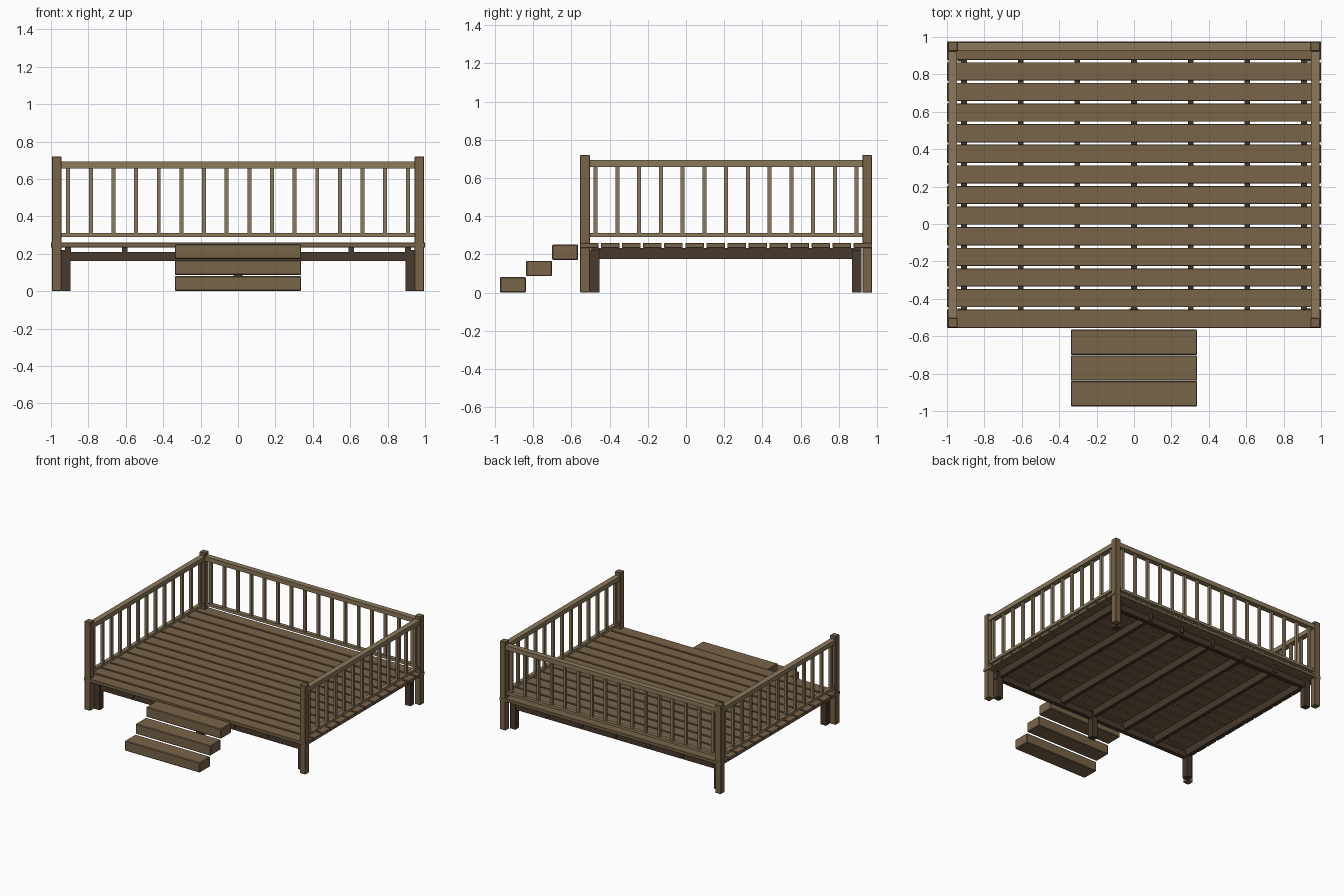
import bpy

if "Cube" in bpy.data.objects:
    bpy.data.objects.remove(bpy.data.objects["Cube"])


def material(name, rgb):
    m = bpy.data.materials.new(name)
    m.diffuse_color = (*rgb, 1)
    m.use_nodes = True
    m.node_tree.nodes["Principled BSDF"].inputs["Base Color"].default_value = m.diffuse_color
    return m


DECK = material("deck_wood", (0.19, 0.125, 0.065))
RAIL = material("rail_wood", (0.26, 0.19, 0.105))
DARK = material("frame_wood", (0.065, 0.04, 0.025))


def box(name, x, y, z, mat, bevel=0.0):
    """Box from (min, max) ranges on each axis."""
    bpy.ops.mesh.primitive_cube_add(
        size=1, location=[(a + b) / 2 for a, b in (x, y, z)])
    o = bpy.context.object
    o.name = name
    o.scale = [b - a for a, b in (x, y, z)]
    bpy.ops.object.transform_apply(location=False, rotation=False, scale=True)
    o.data.materials.append(mat)
    if bevel:
        m = o.modifiers.new("bevel", 'BEVEL')
        m.width = bevel
        m.segments = 1
    return o


def around(c, w):
    return (c - w / 2, c + w / 2)


Y0, Y1 = -0.555, 0.975          # front and back of the platform
BACK = 0.949                    # centre line of back railing
FRONT = -0.529
SIDE = 0.97                     # centre line of side railings

# deck boards
for i in range(14):
    y = Y0 + i * (Y1 - Y0 - 0.097) / 13
    box("deck_board", (-1, 1), (y, y + 0.097), (0.234, 0.26), DECK, 0.002)

# joists under the boards
for i in range(7):
    box("joist", around((i - 3) * 0.303, 0.03), (-0.5, 0.92),
        (0.175, 0.234), DARK)

# cross beams and short support legs
for y in (-0.478, 0.894):
    box("cross_beam", (-0.95, 0.95), around(y, 0.035), (0.16, 0.21), DARK)
    for x in (-0.92, 0.92):
        box("support_leg", around(x, 0.05), around(y, 0.05), (0, 0.22), DARK)
box("middle_support_leg", around(0, 0.05), around(-0.478, 0.05),
    (0, 0.22), DARK)

# corner posts
for x in (-SIDE, SIDE):
    for y in (FRONT, BACK):
        box("corner_post", around(x, 0.051), around(y, 0.051),
            (0, 0.72), DECK, 0.003)

# railings: top rail, bottom rail and balusters
TOP, LOW, BAL = (0.657, 0.693), (0.29, 0.312), (0.305, 0.665)
box("back_top_rail", (-SIDE, SIDE), around(BACK, 0.045), TOP, RAIL)
box("back_bottom_rail", (-SIDE, SIDE), around(BACK, 0.03), LOW, RAIL)
for i in range(16):
    box("back_baluster", around(-0.908 + i * 0.12107, 0.021),
        around(BACK, 0.021), BAL, RAIL)
for x in (-SIDE, SIDE):
    box("side_top_rail", around(x, 0.045), (FRONT, BACK), TOP, RAIL)
    box("side_bottom_rail", around(x, 0.03), (FRONT, BACK), LOW, RAIL)
    for i in range(13):
        box("side_baluster", around(x, 0.021),
            around(-0.474 + i * 0.114, 0.021), BAL, RAIL)

# front steps
for i in range(3):
    y = -0.975 + i * 0.137
    z = i * 0.0855
    box("step", (-0.338, 0.338), (y, y + 0.136), (z, z + 0.081), DECK, 0.005)
